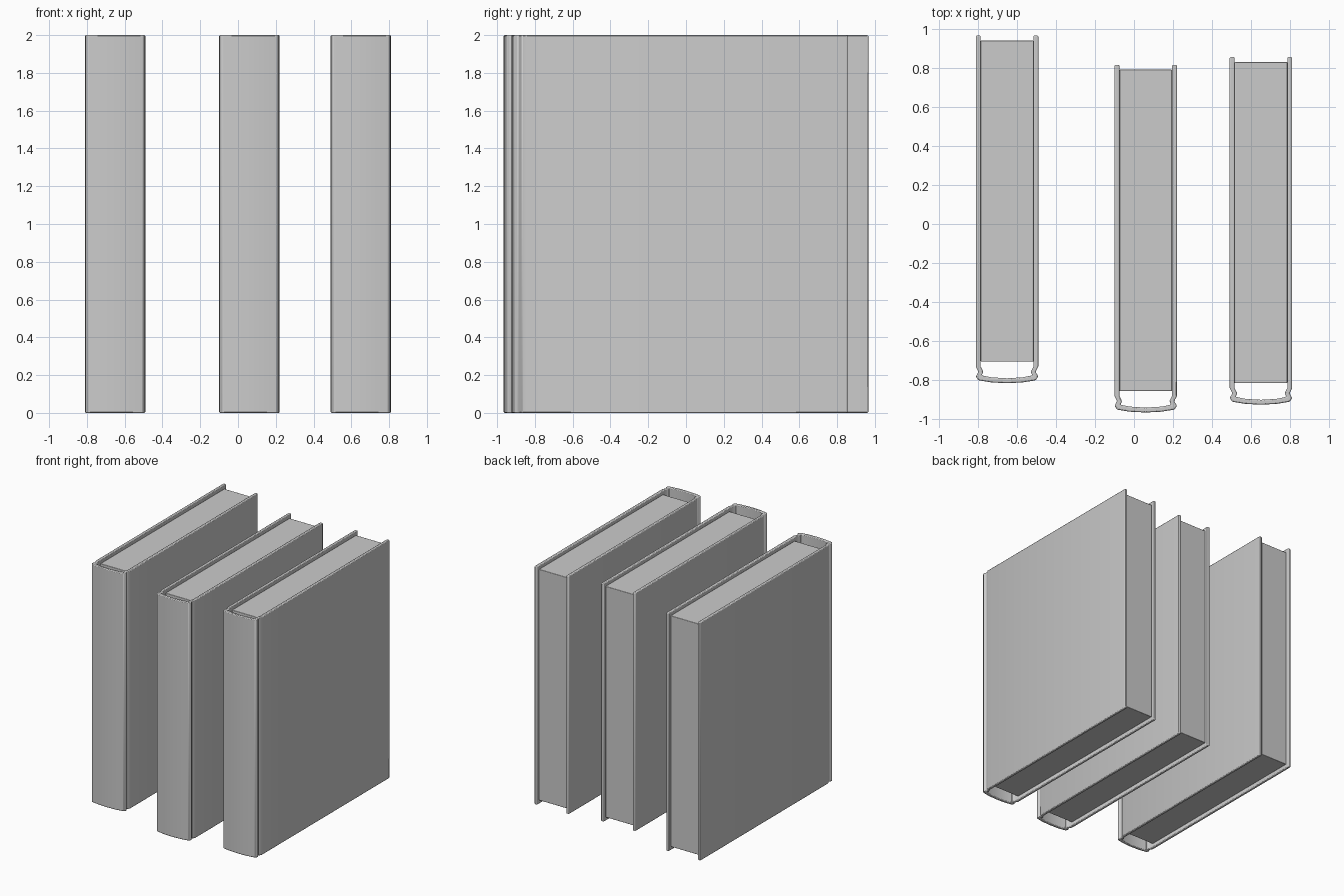
import bpy, bmesh

if "Cube" in bpy.data.objects:
    bpy.data.objects.remove(bpy.data.objects["Cube"])

# Half outline of the cover (x, y measured from the fore edge): outer face then inner face
OUTER = [(0.16, 0), (0.16, -1.695), (0.146, -1.722), (0.16, -1.745),
         (0.147, -1.765), (0.08, -1.776), (0, -1.78)]
INNER = [(0, -1.755), (0.08, -1.75), (0.13, -1.74), (0.121, -1.722),
         (0.135, -1.695), (0.135, 0)]


def mirrored(half):
    return half + [(-x, y) for x, y in reversed(half) if x > 0]


def prism(name, outline, z0, z1, loc, bevel):
    bm = bmesh.new()
    face = bm.faces.new([bm.verts.new((x, y, z0)) for x, y in outline])
    top = bmesh.ops.extrude_face_region(bm, geom=[face])
    for v in top["geom"]:
        if isinstance(v, bmesh.types.BMVert):
            v.co.z = z1
    bmesh.ops.recalc_face_normals(bm, faces=bm.faces)
    mesh = bpy.data.meshes.new(name)
    bm.to_mesh(mesh)
    bm.free()
    ob = bpy.data.objects.new(name, mesh)
    bpy.context.collection.objects.link(ob)
    ob.location = loc
    mod = ob.modifiers.new("soft_edges", "BEVEL")
    mod.width = bevel
    mod.segments = 2
    mod.limit_method = "ANGLE"
    bpy.ops.object.select_all(action="DESELECT")
    ob.select_set(True)
    bpy.context.view_layer.objects.active = ob
    bpy.ops.object.shade_smooth_by_angle()
    return ob


inner_left = [(-x, y) for x, y in reversed(INNER)]
cover = mirrored(OUTER) + inner_left + INNER[1:]
pages = [(0.135, -0.025), (0.135, -1.67), (-0.135, -1.67), (-0.135, -0.025)]

# Three books standing side by side, each a wrapped cover and a page block
for i, (x, y) in enumerate([(-0.65, 0.965), (0.06, 0.815), (0.65, 0.855)], 1):
    prism(f"book_cover_{i}", cover, 0, 2, (x, y, 0), 0.006)
    prism(f"page_block_{i}", pages, 0.03, 1.97, (x, y, 0), 0.004)
